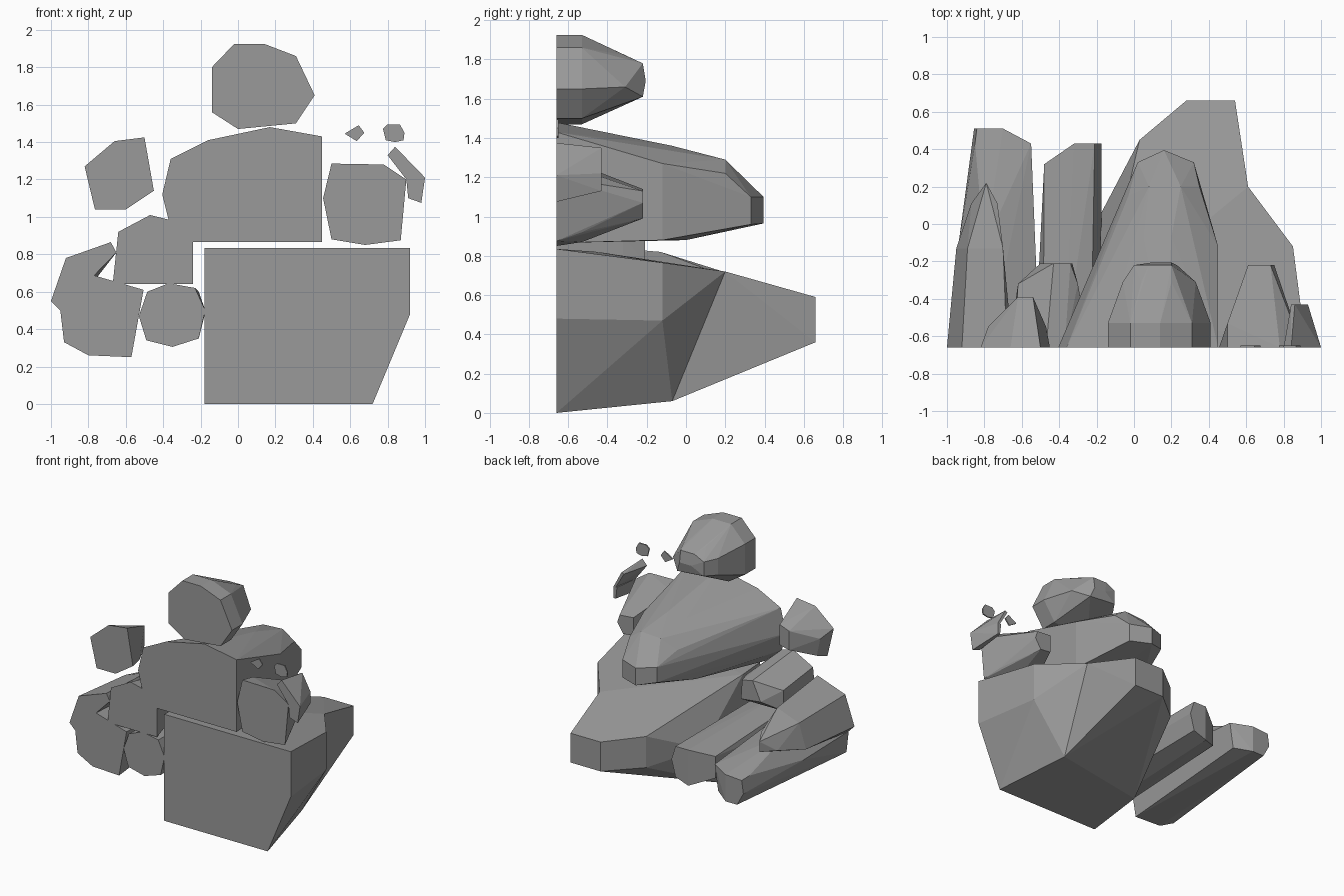
import bpy, bmesh, math

FRONT = -0.66  # every chunk is cut flat on this plane

grey = bpy.data.materials.new("dark_grey")
grey.diffuse_color = (.32, .32, .32, 1)


def chunk(name, front, *sections):
    """Faceted stone-like chunk: flat front profile (x, z) closed over rear sections (y, [(x, z)...])."""
    bm = bmesh.new()
    for y, profile in ((FRONT, front),) + sections:
        for x, z in profile:
            bm.verts.new((x, y, z))
    res = bmesh.ops.convex_hull(bm, input=bm.verts[:])
    junk = {g for g in res["geom_interior"] + res["geom_unused"]
            if isinstance(g, bmesh.types.BMVert)}
    bmesh.ops.delete(bm, geom=list(junk), context='VERTS')
    bmesh.ops.dissolve_limit(bm, angle_limit=math.radians(3), verts=bm.verts[:], edges=bm.edges[:])
    bmesh.ops.recalc_face_normals(bm, faces=bm.faces[:])
    mesh = bpy.data.meshes.new(name)
    bm.to_mesh(mesh)
    bm.free()
    mesh.materials.append(grey)
    obj = bpy.data.objects.new(name, mesh)
    bpy.context.collection.objects.link(obj)
    return obj


# big base block: front body merged with a narrower tail
base = chunk("base_block",
             [(-.18, 0), (.72, 0), (.92, .48), (.92, .835), (-.18, .835)],
             (-.45, [(-.18, .82)]),
             (-.21, [(-.18, .06)]),
             (-.12, [(.85, .47), (.85, .765)]),
             (-.07, [(.60, .06)]),
             (.05, [(-.18, .43)]),
             (.20, [(.61, .72)]))
tail = chunk("base_tail_helper", [],
             (-.5, [(.2, .4)]),
             (-.45, [(-.18, .82)]),
             (-.21, [(-.18, .06)]),
             (-.07, [(.60, .06)]),
             (.05, [(-.18, .43)]),
             (.20, [(.61, .72)]),
             (.45, [(.03, .62), (.03, .376)]),
             (.66, [(.54, .59), (.28, .59), (.28, .36), (.54, .36)]))
tail.hide_render = True
tail.hide_viewport = True
union = base.modifiers.new("merge_tail", 'BOOLEAN')
union.operation = 'UNION'
union.solver = 'EXACT'
union.object = tail

# torso
chunk("torso",
      [(-.24, .865), (.45, .865), (.45, 1.43), (.17, 1.48), (-.16, 1.41),
       (-.36, 1.31), (-.405, 1.12), (-.37, .98)],
      (-.12, [(.45, .88), (.45, 1.27)]),
      (-.07, [(.05, 1.34), (.2, 1.36)]),
      (0, [(-.085, 1.22), (-.085, .93), (.2, .88)]),
      (.15, [(-.03, 1.2)]),
      (.20, [(.08, 1.28), (.25, 1.29), (.35, 1.22)]),
      (.33, [(.32, 1.10), (.32, .96), (.02, 1.12), (.02, 1.0)]),
      (.395, [(.16, 1.10), (.16, .965)]))

# head
head = [(-.14, 1.56), (0, 1.47), (.31, 1.50), (.41, 1.65),
        (.31, 1.86), (.14, 1.925), (-.02, 1.925), (-.14, 1.80)]
chunk("head", head,
      (-.53, head),
      (-.31, [(-.06, 1.62), (-.06, 1.75), (.04, 1.82), (.2, 1.82), (.33, 1.66)]),
      (-.22, [(0, 1.63), (.23, 1.61), (0, 1.74), (.08, 1.78), (.2, 1.78)]),
      (-.205, [(.1, 1.69), (.2, 1.69)]))

# raised arm on the right
chunk("right_arm",
      [(.455, 1.1), (.5, 1.285), (.78, 1.28), (.9, 1.2), (.87, .875), (.68, .85), (.5, .88)],
      (-.53, [(.5, 1.26), (.5, .92), (.68, .87), (.83, .92), (.83, 1.19)]),
      (-.22, [(.61, 1.14), (.73, 1.13), (.75, 1.07), (.7, .99), (.61, 1.0)]))

# bent strip beside the arm
chunk("strip_upper",
      [(.8, 1.33), (.84, 1.375), (1.0, 1.21), (.9, 1.2)],
      (-.43, [(.84, 1.34), (.86, 1.35), (.93, 1.22), (.91, 1.22)]))
chunk("strip_lower",
      [(.9, 1.2), (1.0, 1.21), (.98, 1.075), (.91, 1.1)],
      (-.43, [(.9, 1.22), (.93, 1.22), (.93, 1.13), (.91, 1.13)]))

# thin floating pebbles
for name, outline in (
        ("pebble_inner", [(.57, 1.445), (.645, 1.49), (.675, 1.45), (.635, 1.405)]),
        ("pebble_outer", [(.775, 1.47), (.8, 1.495), (.865, 1.495), (.89, 1.45),
                          (.885, 1.41), (.84, 1.4), (.79, 1.41)])):
    chunk(name, outline, (FRONT + .01, outline))

# left fist
chunk("left_fist",
      [(-.82, 1.27), (-.66, 1.405), (-.5, 1.425), (-.45, 1.14), (-.6, 1.04), (-.765, 1.04)],
      (-.55, [(-.78, 1.22), (-.75, 1.08), (-.47, 1.14)]),
      (-.39, [(-.54, 1.33), (-.62, 1.3), (-.62, 1.15), (-.54, 1.17)]))

# hip joint
chunk("hip",
      [(-.67, .64), (-.64, .92), (-.47, 1.01), (-.37, .985), (-.24, .87), (-.24, .64)],
      (-.32, [(-.62, .86), (-.62, .7), (-.3, .9), (-.3, .7)]),
      (-.21, [(-.43, .93), (-.34, .91), (-.33, .76), (-.5, .78)]))

# outer thigh
chunk("thigh",
      [(-1, .55), (-.92, .78), (-.68, .865), (-.65, .81), (-.95, .5)],
      (-.13, [(-.95, .56), (-.89, .75), (-.7, .82)]),
      (.11, [(-.87, .62), (-.73, .73)]),
      (.22, [(-.79, .71), (-.79, .63)]))

# two lower legs reaching backward
chunk("outer_leg",
      [(-.95, .5), (-.93, .33), (-.8, .26), (-.57, .25), (-.505, .61), (-.78, .69)],
      (-.12, [(-.94, .48), (-.8, .65)]),
      (.43, [(-.55, .55), (-.58, .35), (-.85, .54)]),
      (.51, [(-.84, .53), (-.7, .54), (-.7, .33), (-.8, .33), (-.855, .43)]))
chunk("inner_leg",
      [(-.53, .47), (-.485, .6), (-.37, .645), (-.23, .62), (-.175, .5),
       (-.21, .35), (-.35, .305), (-.49, .34)],
      (.32, [(-.48, .55), (-.48, .38)]),
      (.43, [(-.32, .6), (-.21, .6), (-.175, .49), (-.21, .36), (-.32, .32)]))
